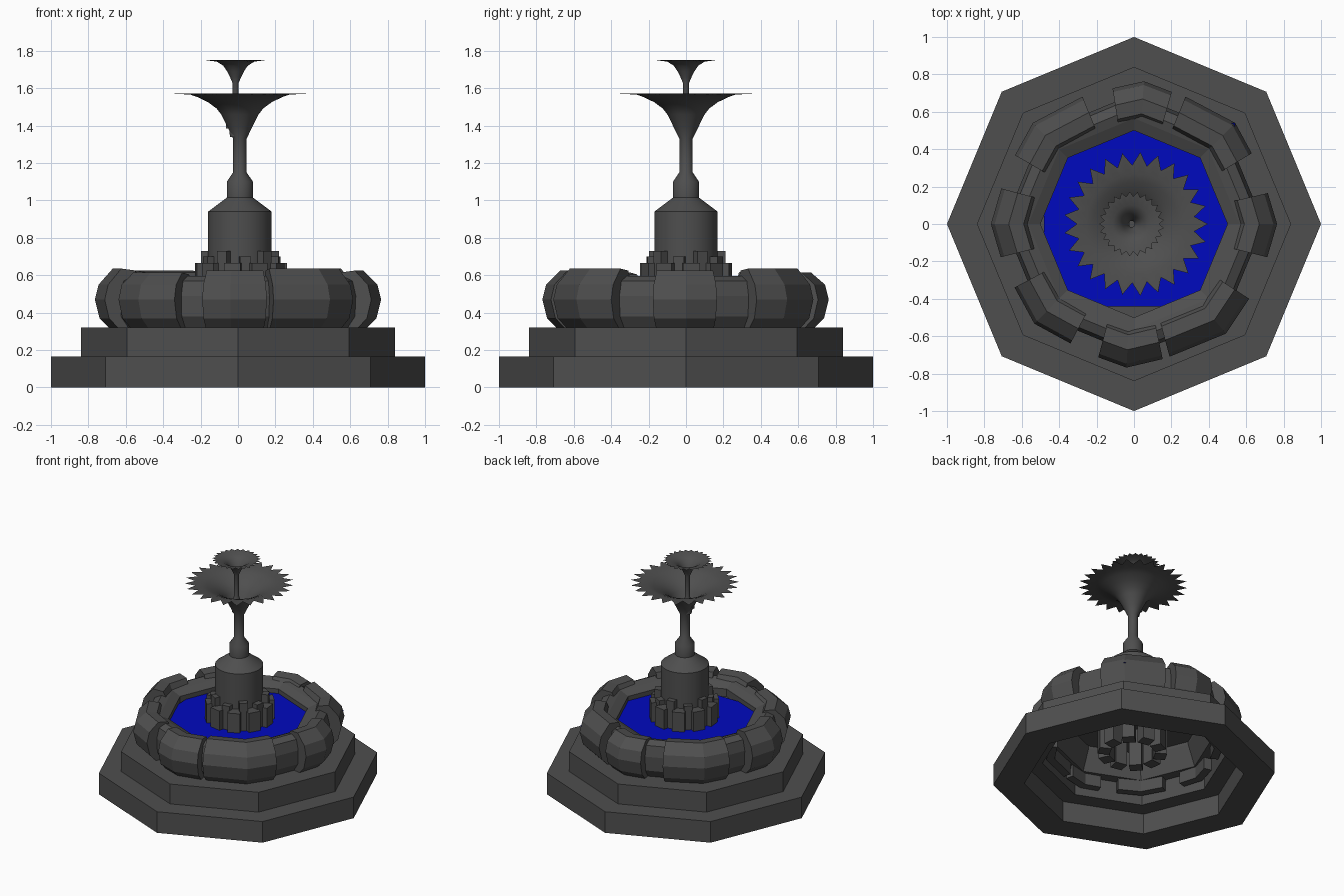
import bpy, math
from math import cos, sin, radians, pi

if "Cube" in bpy.data.objects:
    bpy.data.objects.remove(bpy.data.objects["Cube"])

stone_grey = bpy.data.materials.new("dark_stone")
stone_grey.diffuse_color = (.077, .077, .077, 1)
stone_grey.use_nodes = True
stone_grey.node_tree.nodes["Principled BSDF"].inputs["Base Color"].default_value = stone_grey.diffuse_color
blue = bpy.data.materials.new("water_blue")
blue.diffuse_color = (0, .003, .52, 1)
blue.use_nodes = True
blue.node_tree.nodes["Principled BSDF"].inputs["Base Color"].default_value = blue.diffuse_color


def make(name, verts, faces, smooth=False, mat=stone_grey):
    me = bpy.data.meshes.new(name)
    me.from_pydata(verts, [], faces)
    me.update()
    me.materials.append(mat)
    ob = bpy.data.objects.new(name, me)
    bpy.context.collection.objects.link(ob)
    bpy.ops.object.select_all(action='DESELECT')
    ob.select_set(True)
    bpy.context.view_layer.objects.active = ob
    bpy.ops.object.mode_set(mode='EDIT')
    bpy.ops.mesh.select_all(action='SELECT')
    bpy.ops.mesh.normals_make_consistent(inside=False)
    bpy.ops.object.mode_set(mode='OBJECT')
    if smooth:
        bpy.ops.object.shade_smooth_by_angle(angle=radians(35))
    return ob


def lathe(name, profile, n=8, cx=0, closed=False, teeth=None, phase=0, smooth=False):
    """Revolve (radius, z) points; teeth = outer radius of every second rim point."""
    verts, faces, m = [], [], len(profile)
    for j, (r, z) in enumerate(profile):
        for i in range(n):
            rr = teeth if teeth and j == m - 1 and (i + phase) % 2 else r
            a = 2 * pi * i / n
            verts.append((cx + rr * cos(a), rr * sin(a), z))
    for j in range(m if closed else m - 1):
        k = (j + 1) % m
        for i in range(n):
            h = (i + 1) % n
            faces.append((j * n + i, j * n + h, k * n + h, k * n + i))
    return make(name, verts, faces, smooth)


def box(name, x, y, z0, z1, w, d, rot):
    verts = []
    for z in (z0, z1):
        for u, v in ((-d, -w), (d, -w), (d, w), (-d, w)):
            verts.append((x + (u * cos(rot) - v * sin(rot)) / 2,
                          y + (u * sin(rot) + v * cos(rot)) / 2, z))
    make(name, verts, [(0, 3, 2, 1), (4, 5, 6, 7), (0, 1, 5, 4),
                       (1, 2, 6, 5), (2, 3, 7, 6), (3, 0, 4, 7)])


# Octagonal steps, hollow underneath
lathe("lower_step", [(1, 0), (1, .165), (.78, .165), (.78, 0)], closed=True)
lathe("upper_step", [(.84, .16), (.84, .32), (.65, .32), (.65, .16)], closed=True)

# Basin wall
lathe("basin_wall", [(.64, .31), (.69, .38), (.695, .49), (.675, .57), (.62, .595),
                     (.565, .58), (.50, .55), (.50, .47), (.56, .31)], closed=True)

# Rim stones bent around each corner of the basin: start angle, corner, end angle, scale
stone = [(.63, .30), (.68, .31), (.74, .37), (.765, .47), (.745, .55), (.67, .625),
         (.59, .615), (.565, .57), (.57, .22), (.63, .22)]
spans = [(-14, 0, 13, 1), (31, 45, 68, 1), (74, 86, 99, 1), (112, 135, 150, 1),
         (165, 180, 194, 1), (208, 225, 242, .985), (255, 267, 282, 1.005),
         (285, 310, 327, 1.0)]
for i, (a0, a1, a2, s) in enumerate(spans):
    verts, n = [], len(stone)
    for a in (a0, a1, a2):
        f = s * (1 if a == a1 else .96)
        for r, z in stone:
            dz = .012 * sin(i * 2.1) if z > .6 else 0
            verts.append((r * f * cos(radians(a)), r * f * sin(radians(a)), z + dz))
    faces = [tuple(range(n)), tuple(range(2 * n, 3 * n))]
    for j in range(2):
        for k in range(n):
            h = (k + 1) % n
            faces.append((j * n + k, j * n + h, (j + 1) * n + h, (j + 1) * n + k))
    make(f"rim_stone_{i + 1}", verts, faces)

# Basin floor and square water sheet, one corner just poking through the rim
lathe("basin_floor", [(.001, .49), (.53, .49)])
make("water", [(-.48, -.44, .515), (.54, -.44, .515), (.54, .54, .515), (-.48, .54, .515)],
     [(0, 1, 2, 3)], mat=blue)

# Ring of posts around the column: wide low ones with slim tall ones between
for i in range(20):
    a = 2 * pi * i / 20 + .12
    tall = i % 2
    r = .18 if tall else .20
    box(f"post_{i + 1}", .015 + r * cos(a), r * sin(a), .48 if tall else .20,
        .73 if i % 4 == 1 else .70 if tall else .665,
        .06 if tall else .09, .06 if tall else .085, a)

# Column flaring into the large saw-edged bowl
lathe("column", [(.17, .48), (.17, .94), (.07, 1.015), (.07, 1.10), (.036, 1.15),
                 (.036, 1.33), (.065, 1.39), (.10, 1.46), (.125, 1.492), (.17, 1.525),
                 (.225, 1.552), (.265, 1.566), (.315, 1.572)],
      50, .01, teeth=.385, phase=1, smooth=True)

# Thin stem flaring into the small saw-edged bowl
lathe("upper_stem", [(.001, 1.34), (.03, 1.34), (.035, 1.40), (.025, 1.44), (.017, 1.47),
                     (.017, 1.63), (.03, 1.66), (.045, 1.69), (.065, 1.72),
                     (.10, 1.742), (.148, 1.752)],
      50, -.013, teeth=.174, smooth=True)

# Small spout knob on the neck of the bowl
box("spout_knob", -.045, 0, 1.385, 1.41, .03, .04, 0)
